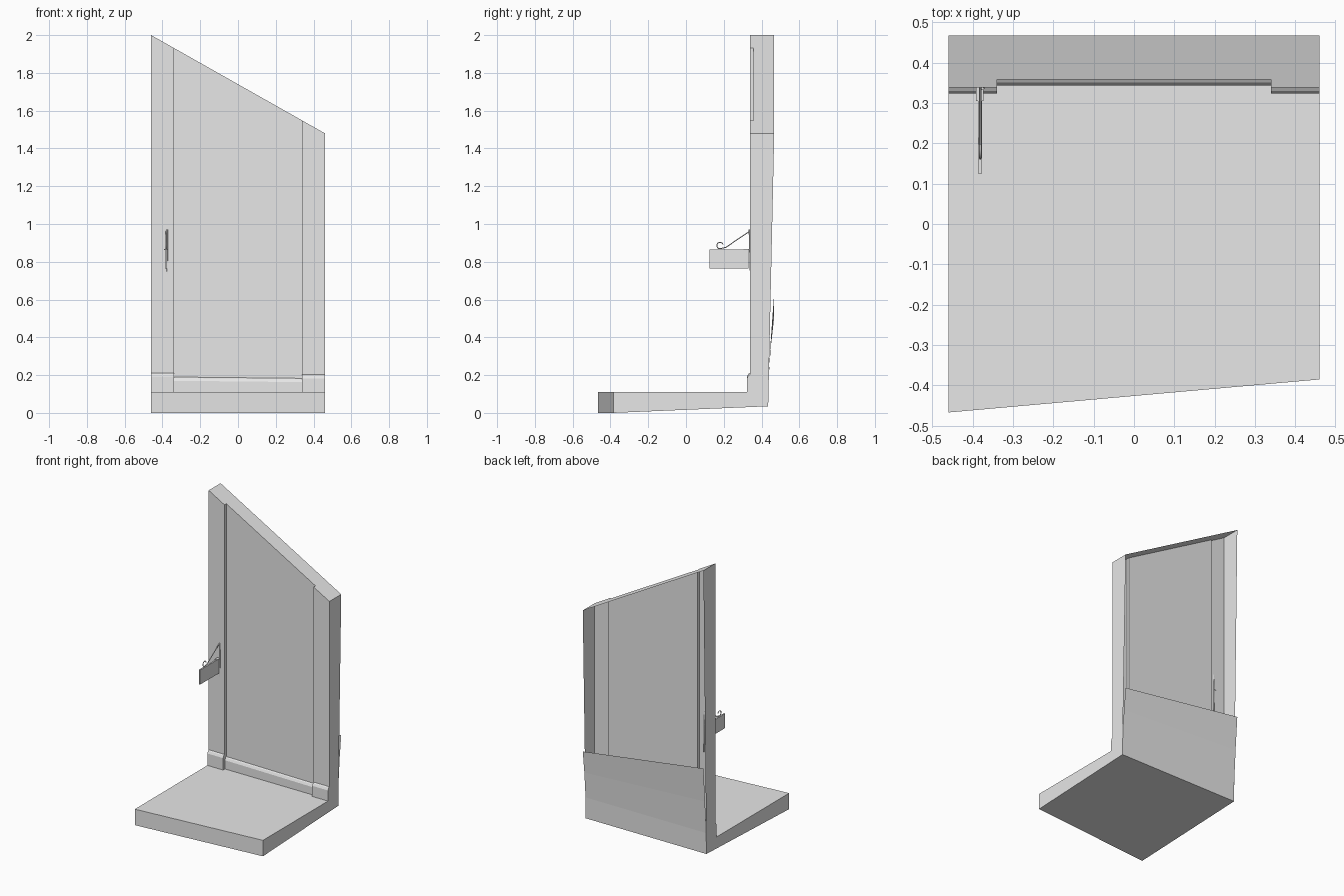
import bpy, bmesh, math

cube = bpy.data.objects.get("Cube")
if cube:
    bpy.data.objects.remove(cube, do_unlink=True)

grey = bpy.data.materials.new("plain_grey")
grey.use_nodes = True
grey.diffuse_color = (0.8, 0.8, 0.8, 1)
grey.node_tree.nodes["Principled BSDF"].inputs["Base Color"].default_value = (0.8, 0.8, 0.8, 1)

HALF, PANEL = 0.46, 0.34        # half width of wall, half width of recessed panel
FLOOR, BACK = 0.11, 0.467       # floor height, rear limit
PILLAR_Y, PANEL_Y = 0.338, 0.358


def add_object(name, data):
    ob = bpy.data.objects.new(name, data)
    bpy.context.collection.objects.link(ob)
    data.materials.append(grey)
    return ob


def finish(name, bm):
    mesh = bpy.data.meshes.new(name)
    bm.to_mesh(mesh)
    bm.free()
    return add_object(name, mesh)


def skin(name, rows):
    """Sheet of quads through rows of points, each row (x, [(y, z), ...])."""
    bm = bmesh.new()
    lines = [[bm.verts.new((x, y, z)) for y, z in pts] for x, pts in rows]
    for a, b in zip(lines, lines[1:]):
        for j in range(len(a) - 1):
            bm.faces.new((a[j], b[j], b[j + 1], a[j + 1]))
    bmesh.ops.remove_doubles(bm, verts=bm.verts, dist=0.0002)
    return finish(name, bm)


def box(name, lo, hi):
    bm = bmesh.new()
    bmesh.ops.create_cube(bm, size=1)
    for v in bm.verts:
        v.co = [lo[i] if v.co[i] < 0 else hi[i] for i in range(3)]
    return finish(name, bm)


def rod(name, pts, radius):
    cu = bpy.data.curves.new(name, "CURVE")
    cu.dimensions = "3D"
    cu.bevel_depth = radius
    cu.bevel_resolution = 1
    cu.use_fill_caps = True
    sp = cu.splines.new("POLY")
    sp.points.add(len(pts) - 1)
    for p, co in zip(sp.points, pts):
        p.co = (*co, 1)
    return add_object(name, cu)


def top(x):
    return 1.74 - 0.565 * x


def floor_profile(x, rear=PANEL_Y):
    front = -0.426 + 0.089 * x
    return [(0.435, 0.035), (front, 0), (front, FLOOR), (rear, FLOOR)]


def wall_profile(x, y, base):
    # skirting board, wall face, sloping top
    return [(y - 0.015, FLOOR), (y - 0.015, base - 0.02), (y - 0.008, base - 0.005),
            (y, base), (y, top(x)), (BACK, top(x))]


# Floor slab
skin("floor", [(x, floor_profile(x)) for x in (-HALF, HALF)])

# Wall with two pillars around a recessed panel
sections = [(-HALF, PILLAR_Y, 0.212), (-PANEL, PILLAR_Y, 0.212), (-PANEL, PANEL_Y, 0.19),
            (PANEL, PANEL_Y, 0.183), (PANEL, PILLAR_Y, 0.203), (HALF, PILLAR_Y, 0.203)]
skin("wall", [(x, wall_profile(x, y, b)) for x, y, b in sections])

# Thin side walls closing floor and wall
for name, x, base in (("right_side", -HALF, 0.212), ("left_side", HALF, 0.203)):
    outline = floor_profile(x)[:3] + wall_profile(x, PILLAR_Y, base)
    if x > 0:
        outline.reverse()
    bm = bmesh.new()
    bm.faces.new([bm.verts.new((x, y, z)) for y, z in outline])
    finish(name, bm)

# Leaning plate across the lower back
skin("back_plate", [(x, [(BACK, 0.572 - 0.14 * x), (0.45, 0.38 - 0.05 * x),
                         (0.437, 0.18), (0.435, 0.035)]) for x in (-HALF, HALF)])

# Hanging sign with its bracket
SX = -0.381
box("sign_board", (SX - 0.005, 0.125, 0.765), (SX + 0.005, 0.33, 0.865))
rod("bracket_upright", [(SX + 0.006, 0.343, 0.68), (SX + 0.006, 0.335, 0.97)], 0.004)
box("bracket_mount", (SX - 0.01, 0.305, 0.862), (SX + 0.008, 0.34, 0.868))
curl = [(SX, 0.18 + 0.017 * math.cos(math.radians(a)), 0.886 + 0.017 * math.sin(math.radians(a)))
        for a in range(-60, -341, -20)]
rod("bracket_brace", [(SX, 0.338, 0.962), (SX, 0.21, 0.876)] + curl, 0.003)
